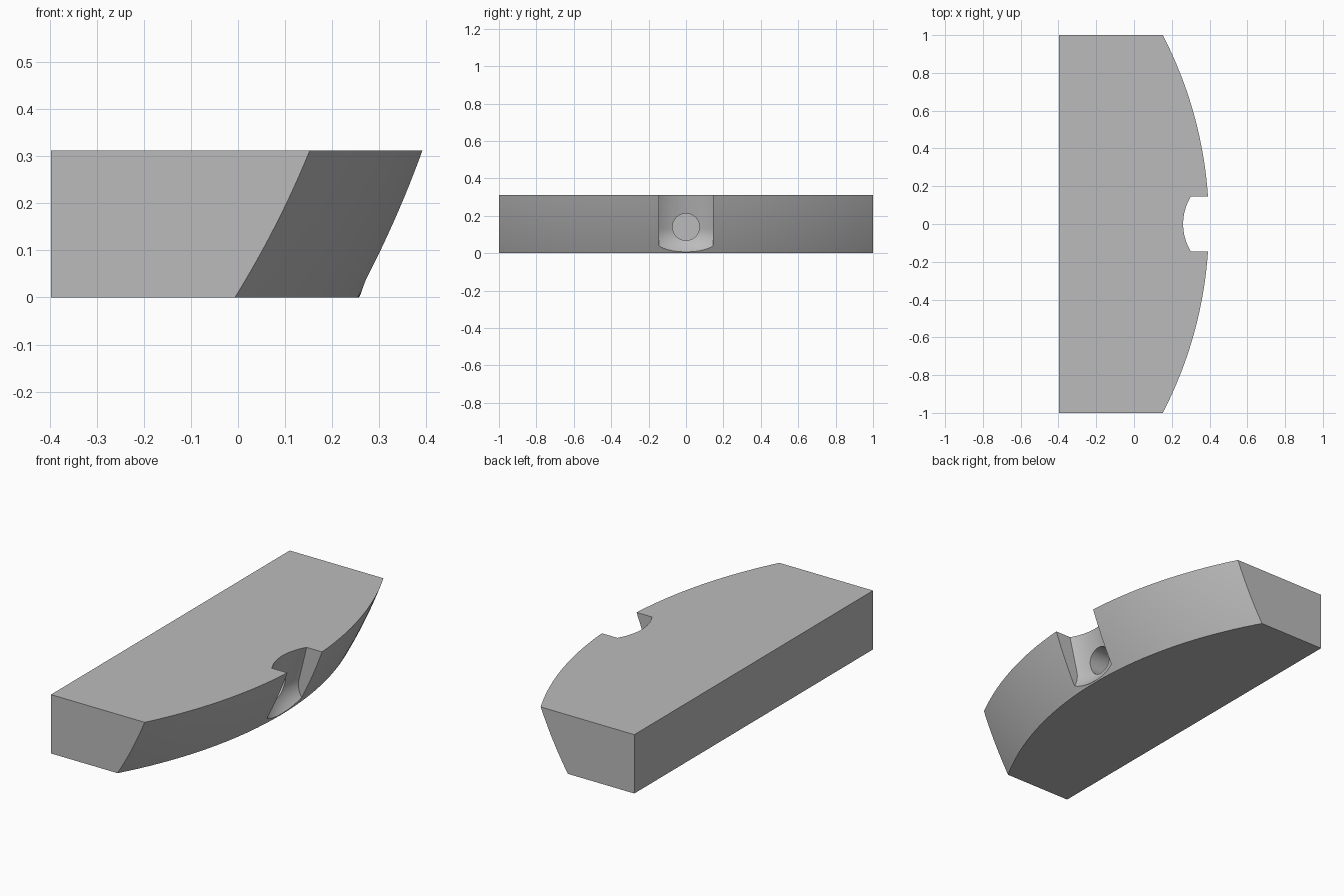
import bpy, bmesh, math
from mathutils import Matrix, Vector

cube = bpy.data.objects.get("Cube")
if cube:
    bpy.data.objects.remove(cube, do_unlink=True)

HEIGHT, BACK = 0.312, -0.397
CENTRE = Vector((-1.774, 0, 1.097))   # centre of the ball that shapes the face
BALL = 2.308

grey = bpy.data.materials.new("plain grey")
grey.use_nodes = True
colour = (0.5, 0.5, 0.5, 1)
grey.diffuse_color = colour
grey.node_tree.nodes["Principled BSDF"].inputs["Base Color"].default_value = colour


def make_object(name, bm):
    bmesh.ops.recalc_face_normals(bm, faces=bm.faces)
    mesh = bpy.data.meshes.new(name)
    bm.to_mesh(mesh)
    bm.free()
    mesh.materials.append(grey)
    obj = bpy.data.objects.new(name, mesh)
    bpy.context.collection.objects.link(obj)
    return obj


def apply_boolean(target, cutter, operation):
    cutter.hide_render = True
    mod = target.modifiers.new("cut", 'BOOLEAN')
    mod.operation, mod.solver, mod.object = operation, 'EXACT', cutter
    bpy.context.view_layer.objects.active = target
    bpy.ops.object.modifier_apply(modifier=mod.name)
    bpy.data.objects.remove(cutter, do_unlink=True)


# Block: stacked outlines with a straight back and a ball-shaped face
bm = bmesh.new()
levels, steps = 12, 64
rings = []
for i in range(levels + 1):
    z = HEIGHT * i / levels
    outline = [(BACK, 1), (BACK, -1)]
    for j in range(steps + 1):
        y = -1 + 2 * j / steps
        outline.append((CENTRE.x + math.sqrt(BALL**2 - y**2 - (z - CENTRE.z)**2), y))
    rings.append([bm.verts.new((x, y, z)) for x, y in outline])
for low, high in zip(rings, rings[1:]):
    for k in range(len(low)):
        n = (k + 1) % len(low)
        bm.faces.new((low[k], low[n], high[n], high[k]))
bm.faces.new(rings[0])
bm.faces.new(rings[-1])
bmesh.ops.dissolve_limit(bm, angle_limit=0.001, verts=bm.verts, edges=bm.edges)
block = make_object("curved_block", bm)

# Slot cutter: tilted round bar with a rounded lower rim, trimmed to the slot width
radius, fillet, tilt = 0.283, 0.13, math.radians(13.8)
profile = [(0, 0)]
for i in range(13):
    a = math.pi / 2 * i / 12
    profile.append((radius - fillet + fillet * math.sin(a), fillet * (1 - math.cos(a))))
profile += [(radius, 0.6), (0, 0.6)]
bm = bmesh.new()
verts = [bm.verts.new((r, 0, z)) for r, z in profile]
edges = [bm.edges.new(pair) for pair in zip(verts, verts[1:])]
bmesh.ops.spin(bm, geom=verts + edges, axis=(0, 0, 1), cent=(0, 0, 0),
               angle=math.tau, steps=96)
bmesh.ops.remove_doubles(bm, verts=bm.verts, dist=0.0001)
bm.transform(Matrix.Translation((0.461, 0, -0.056)) @ Matrix.Rotation(tilt, 4, 'Y'))
slot = make_object("slot_cutter", bm)

bm = bmesh.new()
bmesh.ops.create_cube(bm, size=1, matrix=Matrix.Diagonal((4, 0.29, 4, 1)))
apply_boolean(slot, make_object("slot_width", bm), 'INTERSECT')
apply_boolean(block, slot, 'DIFFERENCE')

# Blind round hole in the back wall of the slot
bm = bmesh.new()
bmesh.ops.create_cone(bm, cap_ends=True, segments=48, radius1=0.072, radius2=0.072, depth=0.4,
                      matrix=Matrix.Translation((0.2, 0, 0.14)) @ Matrix.Rotation(math.pi / 2, 4, 'Y'))
apply_boolean(block, make_object("hole_cutter", bm), 'DIFFERENCE')

# Smooth curves, sharp edges
bpy.ops.object.select_all(action='DESELECT')
block.select_set(True)
bpy.context.view_layer.objects.active = block
bpy.ops.object.shade_smooth_by_angle(angle=math.radians(25))
